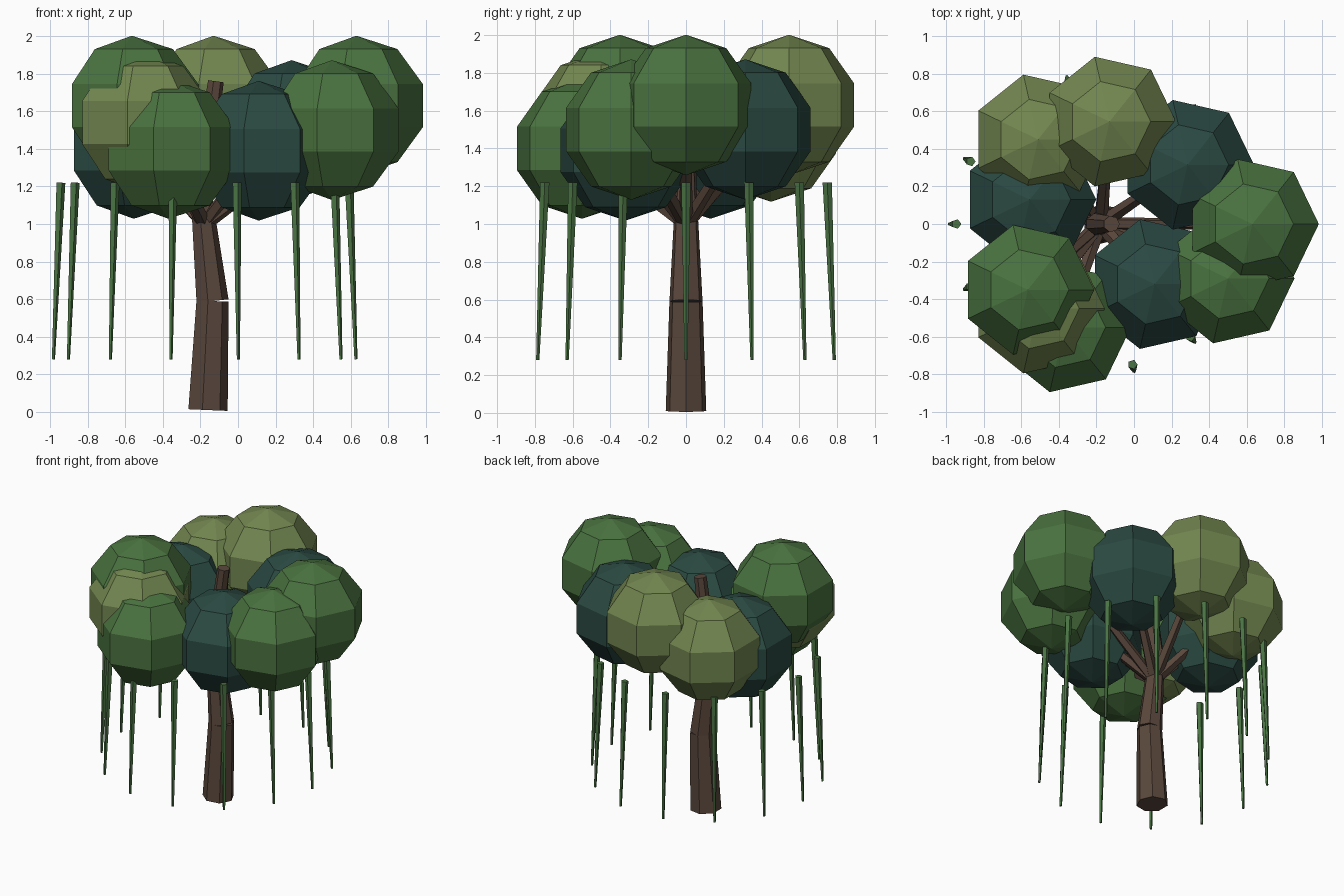
import bpy, bmesh, math
from mathutils import Vector, Matrix

if "Cube" in bpy.data.objects:
    bpy.data.objects.remove(bpy.data.objects["Cube"])


def material(name, rgb):
    m = bpy.data.materials.new(name)
    m.diffuse_color = (*rgb, 1)
    m.use_nodes = True
    m.node_tree.nodes["Principled BSDF"].inputs["Base Color"].default_value = m.diffuse_color
    return m


BARK = material("bark", (0.10, 0.063, 0.045))
VINE = material("vine_green", (0.068, 0.17, 0.055))
LEAF = {
    "green": material("leaf_green", (0.068, 0.17, 0.05)),
    "dark": material("leaf_dark", (0.024, 0.068, 0.055)),
    "olive": material("leaf_olive", (0.17, 0.24, 0.08)),
}


def finish(bm, name, mat):
    bmesh.ops.recalc_face_normals(bm, faces=bm.faces)
    me = bpy.data.meshes.new(name)
    bm.to_mesh(me)
    bm.free()
    me.materials.append(mat)
    ob = bpy.data.objects.new(name, me)
    bpy.context.collection.objects.link(ob)
    return ob


def ring(bm, r, z, sides):
    return [bm.verts.new((r * math.cos(math.tau * i / sides),
                          r * math.sin(math.tau * i / sides), z)) for i in range(sides)]


def bridge(bm, a, b):
    n = len(a)
    for i in range(n):
        bm.faces.new((a[i], a[(i + 1) % n], b[(i + 1) % n], b[i]))


def limb(name, p, q, r0, r1, sides, mat):
    """Tapered, capped prism from p to q."""
    p, q = Vector(p), Vector(q)
    d = q - p
    bm = bmesh.new()
    a, b = ring(bm, r0, 0, sides), ring(bm, r1, d.length, sides)
    bridge(bm, a, b)
    bm.faces.new(a)
    bm.faces.new(b)
    rot = Vector((0, 0, 1)).rotation_difference(d).to_matrix().to_4x4()
    bm.transform(Matrix.Translation(p) @ rot)
    return finish(bm, name, mat)


def blob(name, c, r, mat, sides=7, rings=5):
    """Coarse ball with a corner pointing to +x."""
    bm = bmesh.new()
    loops = [ring(bm, r * math.sin(math.pi * k / rings), r * math.cos(math.pi * k / rings), sides)
             for k in range(1, rings)]
    for a, b in zip(loops, loops[1:]):
        bridge(bm, a, b)
    for loop, z in ((loops[0], r), (loops[-1], -r)):
        pole = bm.verts.new((0, 0, z))
        for i in range(sides):
            bm.faces.new((loop[i], loop[(i + 1) % sides], pole))
    bm.transform(Matrix.Translation(c))
    return finish(bm, name, mat)


# Crooked trunk in three segments
path = [(-0.165, 0, 0.01), (-0.14, 0, 0.59), (-0.2, 0, 1.17), (-0.12, 0, 1.76)]
radii = [0.11, 0.09, 0.058, 0.044]
for i in range(3):
    limb(f"trunk_{i + 1}", path[i], path[i + 1], radii[i], radii[i + 1], 7, BARK)

# Foliage balls, each carried by a branch
crown = [
    ("green", 0.63, 0.0, 1.63), ("dark", 0.285, 0.315, 1.5),
    ("olive", -0.13, 0.545, 1.63), ("olive", -0.51, 0.45, 1.49),
    ("dark", -0.555, 0.13, 1.4), ("green", -0.565, -0.35, 1.63),
    ("olive", -0.51, -0.45, 1.54), ("green", -0.37, -0.55, 1.4),
    ("dark", 0.11, -0.32, 1.39), ("green", 0.5, -0.29, 1.5),
]
fork = Vector((-0.18, 0, 1.0))
for i, (kind, x, y, z) in enumerate(crown):
    c = Vector((x, y, z))
    blob(f"foliage_{i + 1}", c, 0.372, LEAF[kind])
    limb(f"branch_{i + 1}", fork, fork.lerp(c, 0.85), 0.04, 0.025, 5, BARK)

# Ring of hanging vines
for i in range(14):
    a = math.tau * i / 14
    u = Vector((math.cos(a), math.sin(a), 0))
    o = Vector((-0.178, 0, 0))
    limb(f"vine_{i + 1}", o + u * 0.805 + Vector((0, 0, 0.28)),
         o + u * 0.767 + Vector((0, 0, 1.22)), 0.009, 0.026, 5, VINE)
